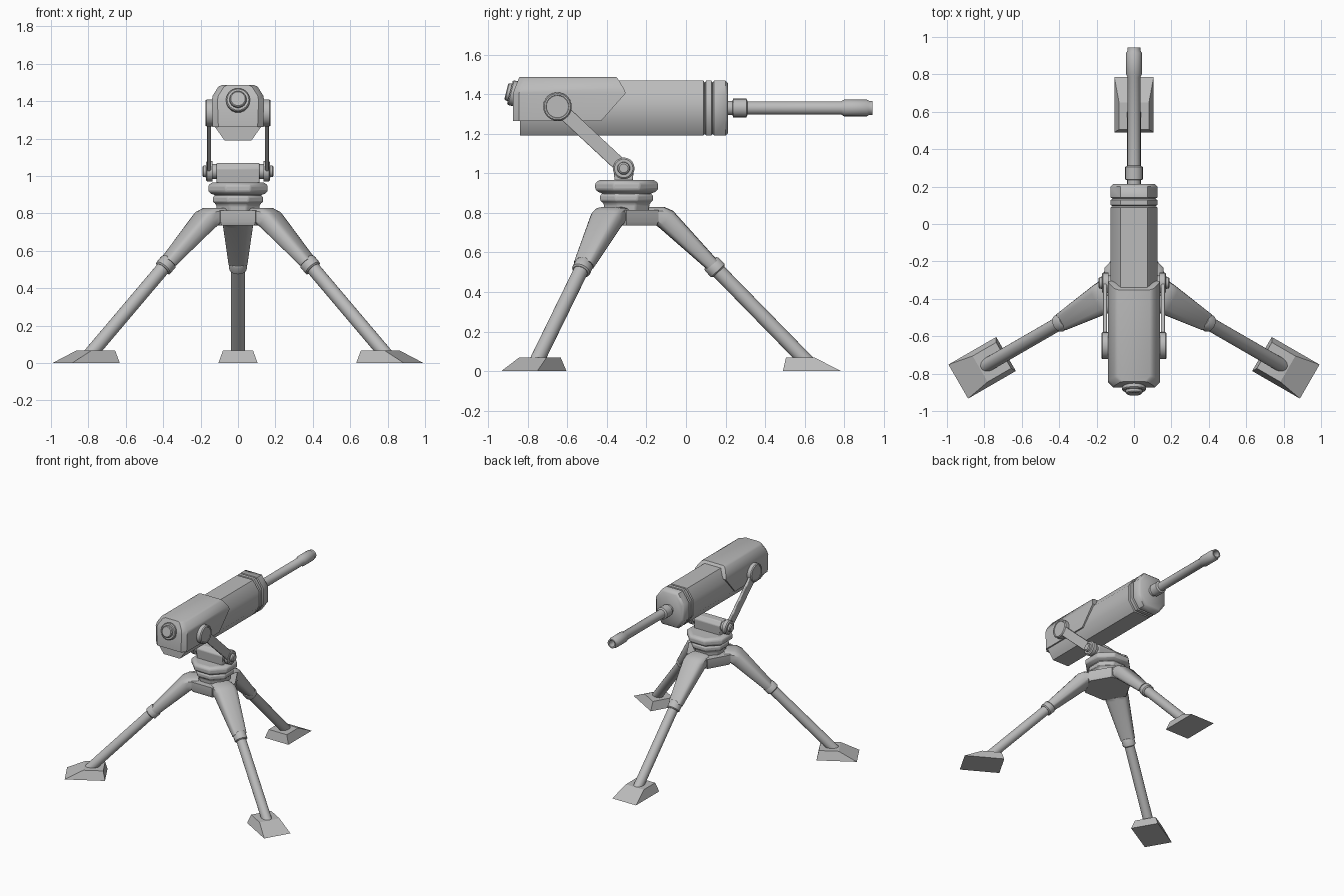
import bpy, bmesh, math
from mathutils import Vector, Matrix

if "Cube" in bpy.data.objects:
    bpy.data.objects.remove(bpy.data.objects["Cube"])

grey = bpy.data.materials.new("plain grey")
grey.use_nodes = True
grey.diffuse_color = (0.5, 0.5, 0.5, 1)
grey.node_tree.nodes["Principled BSDF"].inputs["Base Color"].default_value = (0.5, 0.5, 0.5, 1)

PIVOT_Y = -0.30   # tripod axis
BORE_Z = 1.33     # gun axis


def finish(name, bm, angle=35, bevel=0, segments=2, matrix=None):
    bmesh.ops.recalc_face_normals(bm, faces=bm.faces)
    mesh = bpy.data.meshes.new(name)
    bm.to_mesh(mesh)
    bm.free()
    ob = bpy.data.objects.new(name, mesh)
    mesh.materials.append(grey)
    bpy.context.collection.objects.link(ob)
    if matrix:
        ob.matrix_world = matrix
    if bevel:
        mod = ob.modifiers.new("bevel", "BEVEL")
        mod.width, mod.segments = bevel, segments
        mod.limit_method, mod.angle_limit = "ANGLE", math.radians(30)
    bpy.ops.object.select_all(action="DESELECT")
    ob.select_set(True)
    bpy.context.view_layer.objects.active = ob
    bpy.ops.object.shade_smooth_by_angle(angle=math.radians(angle))
    return ob


def loft(name, rings, **kw):
    """Skin a list of equal-length point rings and cap both ends."""
    bm = bmesh.new()
    loops = [[bm.verts.new(p) for p in ring] for ring in rings]
    n = len(loops[0])
    for a, b in zip(loops, loops[1:]):
        for i in range(n):
            bm.faces.new((a[i], a[(i + 1) % n], b[(i + 1) % n], b[i]))
    bm.faces.new(loops[0])
    bm.faces.new(loops[-1])
    return finish(name, bm, **kw)


def lathe(name, profile, origin, axis, sides=20, turn=0.0, **kw):
    """Turn (distance along axis, radius) pairs around an axis."""
    rings = []
    for d, r in profile:
        rings.append([(r * math.cos(turn + math.tau * i / sides),
                       r * math.sin(turn + math.tau * i / sides), d) for i in range(sides)])
    rot = Vector((0, 0, 1)).rotation_difference(Vector(axis)).to_matrix().to_4x4()
    return loft(name, rings, matrix=Matrix.Translation(origin) @ rot, **kw)


def chamfered(y, w, low, high, cx, cz):
    """Eight-cornered section of the gun at depth y."""
    return [(w, y, low + cz), (w, y, high - cz), (w - cx, y, high), (cx - w, y, high),
            (-w, y, high - cz), (-w, y, low + cz), (cx - w, y, low), (w - cx, y, low)]


def slab(name, outline, x0, x1, **kw):
    """Extrude a (y, z) outline between two x positions."""
    return loft(name, [[(x, y, z) for y, z in outline] for x in (x0, x1)], **kw)


# Tripod hub and turntable
lathe("tripod_hub", [(0.735, 0.175), (0.755, 0.185), (0.815, 0.185)],
      (0, PIVOT_Y, 0), (0, 0, 1), sides=6)
lathe("turntable", [(0.80, 0.12), (0.845, 0.125), (0.855, 0.135), (0.86, 0.145), (0.89, 0.145),
                    (0.897, 0.13), (0.905, 0.155), (0.918, 0.172), (0.95, 0.172), (0.966, 0.15)],
      (0, PIVOT_Y, 0), (0, 0, 1), sides=8, turn=math.pi / 8, bevel=0.02)


# Legs are modelled along +y, then turned about the tripod axis
def leg_ring(top, bottom, half_width, n=16):
    top, bottom = Vector((0, *top)), Vector((0, *bottom))
    mid, half = (top + bottom) / 2, (top - bottom) / 2
    soft = lambda v: math.copysign(abs(v) ** 0.6, v)
    ring = []
    for i in range(n):
        a = math.tau * i / n
        ring.append(mid + half * soft(math.sin(a)) + Vector((half_width * soft(math.cos(a)), 0, 0)))
    return ring


for side, turn in (("back", 0), ("left", -120), ("right", 120)):
    place = Matrix.Translation((0, PIVOT_Y, 0)) @ Matrix.Rotation(math.radians(turn), 4, "Z")
    loft(side + "_upper_leg", [leg_ring((0.11, 0.83), (0.12, 0.735), 0.085),
                               leg_ring((0.19, 0.83), (0.15, 0.735), 0.088),
                               leg_ring((0.235, 0.81), (0.17, 0.72), 0.085),
                               leg_ring((0.46, 0.56), (0.405, 0.515), 0.052)], matrix=place)
    down = Vector((0, 0.44, -0.45)).normalized()
    lathe(side + "_leg_collar", [(-0.02, 0.042), (-0.01, 0.048), (0.035, 0.048), (0.042, 0.04)],
          place @ Vector((0, 0.437, 0.533)), place.to_3x3() @ down)
    lathe(side + "_lower_leg", [(0, 0.037), (0.69, 0.037)],
          place @ Vector((0, 0.437, 0.533)), place.to_3x3() @ down)
    loft(side + "_foot", [[(-0.105, 0.79, 0), (0.105, 0.79, 0), (0.105, 1.085, 0), (-0.105, 1.085, 0)],
                          [(-0.08, 0.805, 0.068), (0.08, 0.805, 0.068),
                           (0.08, 0.95, 0.068), (-0.08, 0.95, 0.068)]],
         angle=20, matrix=place)

# Cradle block on the turntable
slab("cradle_block", [(-0.36, 0.95), (-0.27, 0.95), (-0.262, 1.04), (-0.285, 1.07),
                      (-0.345, 1.07), (-0.368, 1.04)], -0.115, 0.115, bevel=0.006)

# Swing arms with their pivots
low, high = Vector((-0.315, 1.025)), Vector((-0.65, 1.337))
across = Vector((low.y - high.y, high.x - low.x)).normalized()
for side, s in (("left", 1), ("right", -1)):
    slab(side + "_arm", [low + across * 0.035, high + across * 0.035,
                         high - across * 0.035, low - across * 0.035],
         s * 0.145, s * 0.167, bevel=0.005)
    lathe(side + "_lower_pivot", [(0.11, 0.04), (0.135, 0.04), (0.137, 0.055), (0.165, 0.055),
                                  (0.172, 0.047), (0.172, 0.032), (0.185, 0.03), (0.191, 0.022)],
          (0, low.x, low.y), (s, 0, 0))
    lathe(side + "_upper_pivot", [(0.12, 0.072), (0.168, 0.072), (0.175, 0.066), (0.175, 0.058),
                                  (0.172, 0.056)], (0, high.x, high.y), (s, 0, 0), sides=24)

# Barrel shroud with two grooves near its front
loft("barrel_shroud", [chamfered(y, 0.125 - d, 1.19 + d, 1.468 - d, 0.053, 0.075) for y, d in (
    (-0.84, 0), (0.088, 0), (0.095, 0.010), (0.102, 0), (0.128, 0), (0.135, 0.010),
    (0.142, 0), (0.2, 0), (0.213, 0.013))], angle=50)

# Receiver cover: chamfered along its length, with a pointed front on each side
cover = bmesh.new()
rings = []
for back, front, w, z in ((-0.874, -0.43, 0.135, 1.263), (-0.874, -0.305, 0.14, 1.405),
                          (-0.865, -0.315, 0.135, 1.43), (-0.846, -0.345, 0.105, 1.478),
                          (-0.842, -0.352, 0.085, 1.487)):
    rings.append([cover.verts.new(p) for p in (
        (w - 0.03, back, z), (w, back + 0.03, z), (w, front, z),
        (-w, front, z), (-w, back + 0.03, z), (0.03 - w, back, z))])
for a, b in zip(rings, rings[1:]):
    for i in range(6):
        cover.faces.new((a[i], a[(i + 1) % 6], b[(i + 1) % 6], b[i]))
cover.faces.new(rings[0])
cover.faces.new(rings[-1])
finish("receiver_cover", cover, angle=40)

# Rear button, tilted slightly upward
lathe("rear_button", [(-0.03, 0.064), (0.022, 0.064), (0.028, 0.058), (0.028, 0.046),
                      (0.042, 0.044), (0.047, 0.038)],
      (0, -0.863, 1.402), (0, -0.97, 0.24), sides=24)

# Barrel with a hollow muzzle
lathe("barrel", [(0.2, 0.036), (0.235, 0.036), (0.238, 0.047), (0.305, 0.047), (0.312, 0.034),
                 (0.785, 0.034), (0.80, 0.042), (0.915, 0.042), (0.925, 0.036), (0.943, 0.036),
                 (0.943, 0.026), (0.86, 0.026)], (0, 0, BORE_Z), (0, 1, 0))
